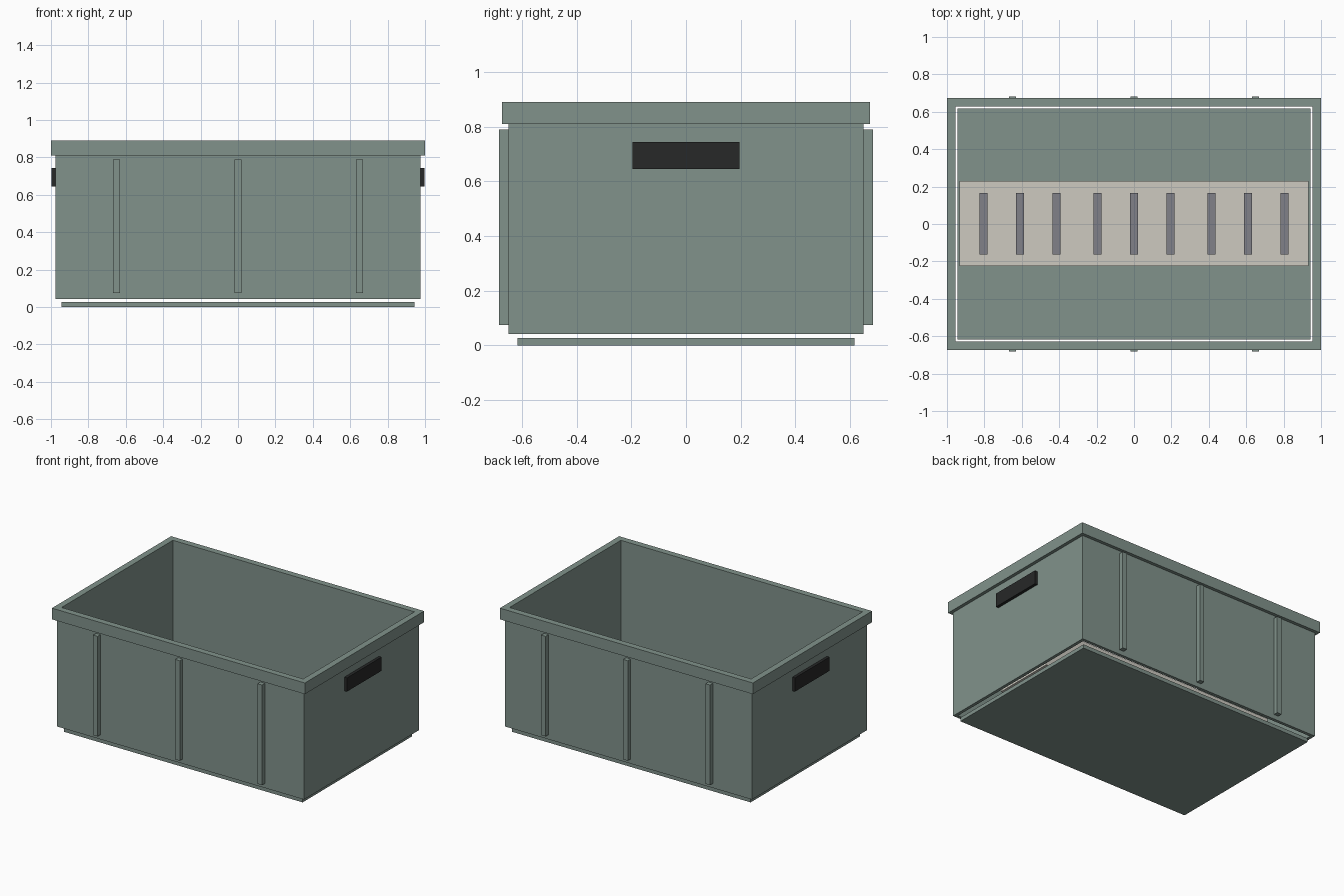
import bpy, bmesh

if "Cube" in bpy.data.objects:
    bpy.data.objects.remove(bpy.data.objects["Cube"])


def material(name, rgb):
    m = bpy.data.materials.new(name)
    m.diffuse_color = (*rgb, 1)
    m.use_nodes = True
    m.node_tree.nodes["Principled BSDF"].inputs["Base Color"].default_value = m.diffuse_color
    return m


GREEN = material("crate_green", (0.22, 0.29, 0.26))
BLACK = material("handle_black", (0.02, 0.021, 0.021))
BEIGE = material("content_beige", (0.61, 0.59, 0.53))
GREY = material("slat_grey", (0.22, 0.22, 0.25))


def finish(name, bm, mat):
    bmesh.ops.recalc_face_normals(bm, faces=bm.faces)
    me = bpy.data.meshes.new(name)
    bm.to_mesh(me)
    bm.free()
    me.materials.append(mat)
    ob = bpy.data.objects.new(name, me)
    bpy.context.collection.objects.link(ob)
    return ob


def box(name, x, y, z, mat):
    """Box from (min, max) ranges on each axis."""
    bm = bmesh.new()
    bmesh.ops.create_cube(bm, size=1)
    for v in bm.verts:
        for i, (lo, hi) in enumerate((x, y, z)):
            v.co[i] = lo if v.co[i] < 0 else hi
    return finish(name, bm, mat)


def frame(name, hx, hy, t, z0, z1, mat):
    """Open rectangular tube: outer half sizes hx, hy and thickness t."""
    bm = bmesh.new()
    loops = []
    for a, b, z in ((hx, hy, z0), (hx, hy, z1),
                    (hx - t, hy - t, z1), (hx - t, hy - t, z0)):
        loops.append([bm.verts.new((sx * a, sy * b, z))
                      for sx, sy in ((-1, -1), (1, -1), (1, 1), (-1, 1))])
    for k in range(4):
        p, q = loops[k], loops[(k + 1) % 4]
        for i in range(4):
            j = (i + 1) % 4
            bm.faces.new((p[i], p[j], q[j], q[i]))
    return finish(name, bm, mat)


# Crate shell: floor plate, walls raised above it, thicker rim
box("floor_plate", (-0.943, 0.943), (-0.617, 0.617), (0, 0.027), GREEN)
frame("walls", 0.977, 0.65, 0.022, 0.042, 0.81, GREEN)
frame("rim", 1.0, 0.673, 0.045, 0.81, 0.89, GREEN)

# Vertical ribs on the long sides
for side, s in (("front", -1), ("back", 1)):
    for i, x in enumerate((-0.65, 0, 0.65)):
        box(f"{side}_rib_{i + 1}", (x - 0.018, x + 0.018),
            sorted((s * 0.65, s * 0.683)), (0.075, 0.79), GREEN)

# Dark handles on the short sides
for side, s in (("left", -1), ("right", 1)):
    box(f"{side}_handle", sorted((s * 0.972, s * 0.998)),
        (-0.195, 0.195), (0.645, 0.743), BLACK)

# Row of three stored boxes, each with three slats on top
TOP = 0.34
for i, x in enumerate((-0.61, 0, 0.61)):
    top = TOP + (0.001 if i == 1 else 0)
    box(f"stored_box_{i + 1}", (x - 0.322, x + 0.322),
        (-0.225, 0.23), (0.05, top), BEIGE)
    for j, dx in enumerate((-0.195, 0, 0.195)):
        box(f"box_{i + 1}_slat_{j + 1}", (x + dx - 0.021, x + dx + 0.021),
            (-0.162, 0.167), (top - 0.01, top + 0.012), GREY)
